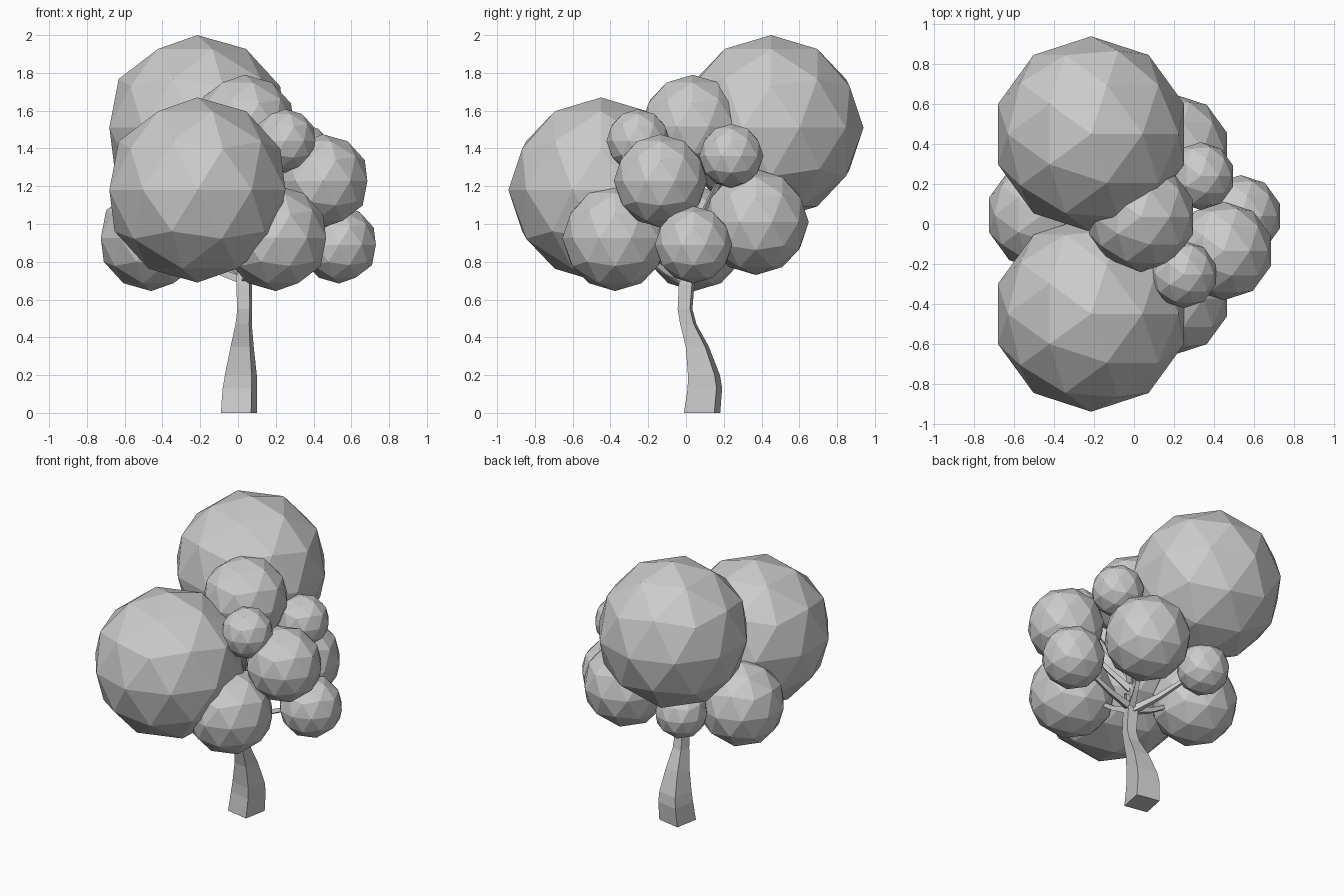
import bpy, bmesh, math
from mathutils import Vector

if "Cube" in bpy.data.objects:
    bpy.data.objects.remove(bpy.data.objects["Cube"])


def tube(name, rings):
    """Four-sided tube; each ring is (centre, half diagonal, axis u, axis v)."""
    bm = bmesh.new()
    loops = []
    for c, r, u, v in rings:
        angles = [math.radians(34 + 90 * i) for i in range(4)]
        loops.append([bm.verts.new(c + r * (math.cos(a) * u + math.sin(a) * v)) for a in angles])
    for a, b in zip(loops, loops[1:]):
        for i in range(4):
            j = (i + 1) % 4
            bm.faces.new((a[i], a[j], b[j], b[i]))
    bm.faces.new(loops[0][::-1])
    bm.faces.new(loops[-1])
    bmesh.ops.recalc_face_normals(bm, faces=bm.faces)
    me = bpy.data.meshes.new(name)
    bm.to_mesh(me)
    bm.free()
    ob = bpy.data.objects.new(name, me)
    bpy.context.collection.objects.link(ob)
    return ob


# Trunk: level square rings, (x, y, z, half diagonal)
trunk = [(0.005, 0.085, 0.0, 0.116), (0.01, 0.1, 0.13, 0.11), (0.015, 0.095, 0.2, 0.102),
         (0.022, 0.06, 0.35, 0.074), (0.03, 0.012, 0.47, 0.052), (0.035, -0.005, 0.55, 0.047),
         (0.032, 0.003, 0.68, 0.05), (0.03, 0.01, 0.76, 0.042)]
X, Y = Vector((1, 0, 0)), Vector((0, 1, 0))
tube("trunk", [(Vector(p[:3]), p[3], X, Y) for p in trunk])

# Foliage balls: (x, y, z, radius), and the height where each branch leaves the stem
balls = [
    (-0.215, 0.45, 1.51, 0.49, 0.95),
    (-0.215, -0.45, 1.18, 0.49, 0.80),
    (0.035, 0.035, 1.515, 0.275, 0.95),
    (0.25, -0.253, 1.44, 0.168, 0.95),
    (0.335, 0.24, 1.36, 0.17, 0.90),
    (0.45, -0.135, 1.228, 0.247, 0.85),
    (0.535, 0.04, 0.89, 0.205, 0.72),
    (0.2, -0.375, 0.925, 0.28, 0.70),
    (0.2, 0.37, 1.01, 0.28, 0.72),
    (-0.46, 0.045, 0.925, 0.28, 0.70),
    (-0.24, 0.395, 0.935, 0.17, 0.70),
]

# Central stem above the fork
tube("upper_stem", [(Vector((0.03, 0.01, z)), r, X, Y) for z, r in
                    [(0.72, 0.035), (0.85, 0.03), (1.0, 0.022)]])

for n, (x, y, z, r, start) in enumerate(balls, 1):
    bpy.ops.mesh.primitive_ico_sphere_add(subdivisions=2, radius=r, location=(x, y, z))
    bpy.context.object.name = f"foliage_{n}"

    # Tapered, slightly bowed branch ending just inside the ball
    a = Vector((0.03, 0.01, start))
    c = Vector((x, y, z))
    b = c - (c - a).normalized() * r * 0.7
    mid = (a + b) / 2 + Vector((0, 0, -0.015))
    rings = []
    for p, rad, d in ((a, 0.03, mid - a), (mid, 0.021, b - a), (b, 0.015, b - mid)):
        d.normalize()
        u = d.cross(Vector((0.1, 0.2, 1))).normalized()
        rings.append((p, rad, u, d.cross(u)))
    tube(f"branch_{n}", rings)
